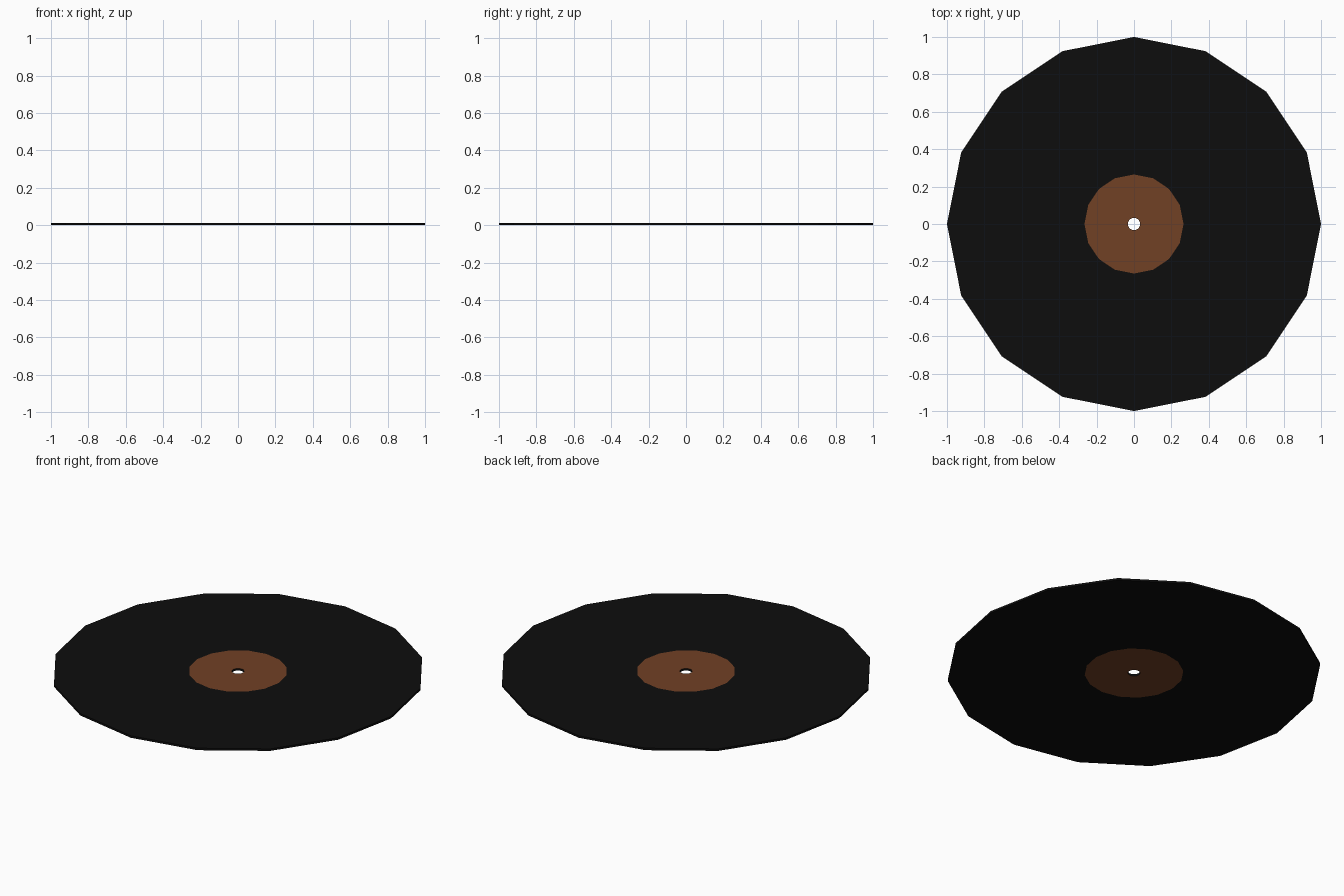
import bpy, bmesh, math

if "Cube" in bpy.data.objects:
    bpy.data.objects.remove(bpy.data.objects["Cube"])

SIDES = 16
THICK = 0.012
R_HOLE, R_LABEL, R_RIM = 0.033, 0.265, 1.0


def material(name, rgb):
    m = bpy.data.materials.new(name)
    m.diffuse_color = (*rgb, 1.0)
    m.use_nodes = True
    m.node_tree.nodes["Principled BSDF"].inputs["Base Color"].default_value = m.diffuse_color
    return m


black = material("black vinyl", (0.004, 0.004, 0.004))
brown = material("brown label", (0.165, 0.052, 0.018))

# Closed cross-section of the disc: top outwards, then bottom inwards
profile = [(R_HOLE, THICK), (R_LABEL, THICK), (R_RIM, THICK),
           (R_RIM, 0), (R_LABEL, 0), (R_HOLE, 0)]

# Spin the cross-section into a flat-faced ring
bm = bmesh.new()
rings = []
for r, z in profile:
    rings.append([bm.verts.new((r * math.cos(2 * math.pi * i / SIDES),
                                r * math.sin(2 * math.pi * i / SIDES), z))
                  for i in range(SIDES)])
for k in range(len(rings)):
    a, b = rings[k], rings[(k + 1) % len(rings)]
    for i in range(SIDES):
        j = (i + 1) % SIDES
        f = bm.faces.new((a[i], b[i], b[j], a[j]))
        # Label is the inner band on the top and on the underside
        f.material_index = 1 if k in (0, 4) else 0
bmesh.ops.recalc_face_normals(bm, faces=bm.faces)

mesh = bpy.data.meshes.new("record_disc")
bm.to_mesh(mesh)
bm.free()
mesh.materials.append(black)
mesh.materials.append(brown)
disc = bpy.data.objects.new("record_disc", mesh)
bpy.context.collection.objects.link(disc)
